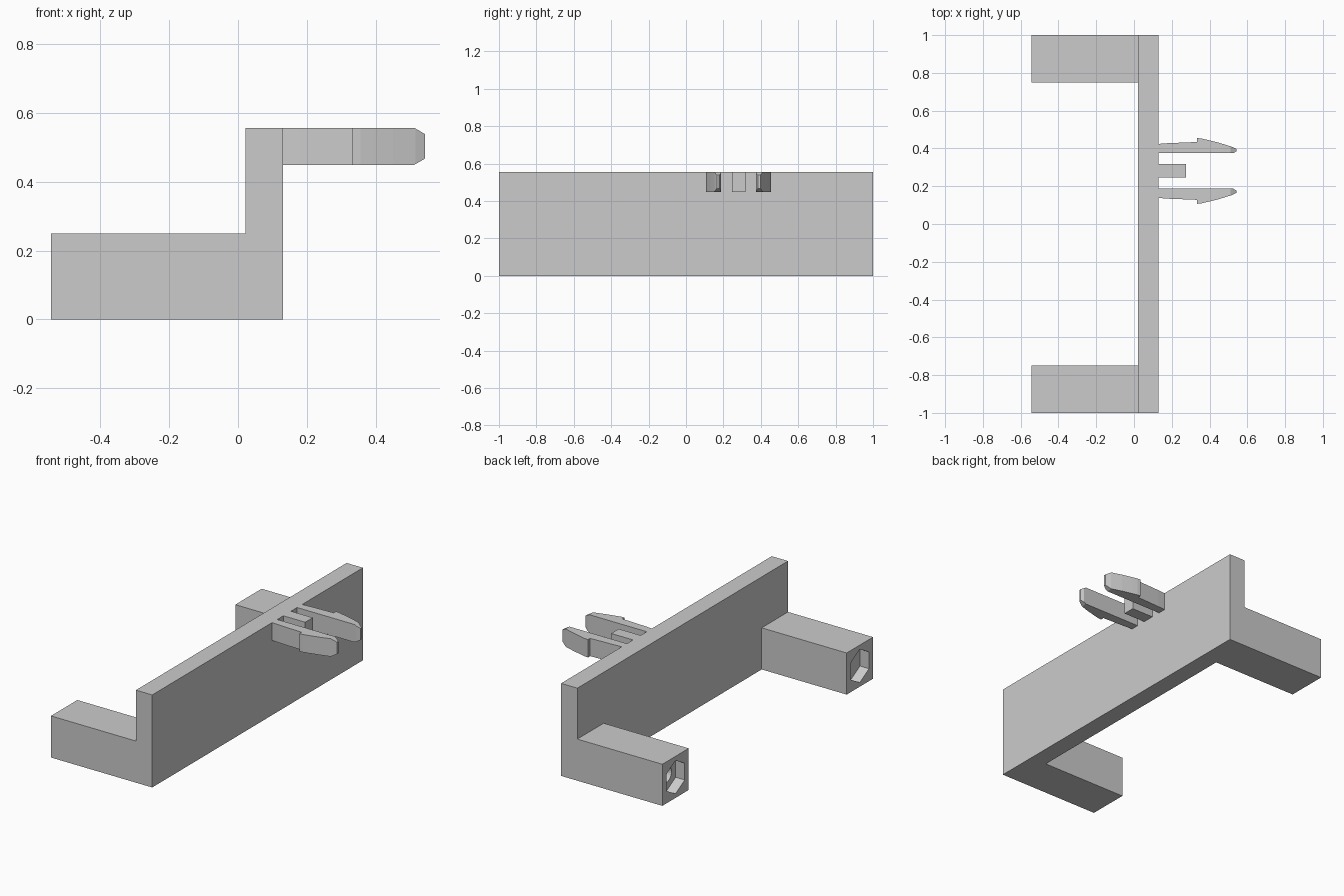
import bpy, bmesh, math
from mathutils import Vector, Matrix

cube = bpy.data.objects.get("Cube")
if cube:
    bpy.data.objects.remove(cube, do_unlink=True)

grey = bpy.data.materials.new("plain_grey")
grey.use_nodes = True
grey.diffuse_color = (0.6, 0.6, 0.6, 1)
grey.node_tree.nodes["Principled BSDF"].inputs["Base Color"].default_value = (0.6, 0.6, 0.6, 1)

WALL_IN, WALL_OUT, END = 0.022, 0.13, 0.543
TOP, CLIP_LOW = 0.556, 0.449
CLIP_Y = 0.281


def finish(bm, name):
    bmesh.ops.recalc_face_normals(bm, faces=bm.faces[:])
    mesh = bpy.data.meshes.new(name)
    bm.to_mesh(mesh)
    bm.free()
    mesh.materials.append(grey)
    obj = bpy.data.objects.new(name, mesh)
    bpy.context.collection.objects.link(obj)
    return obj


def prism(points, low, high):
    """Extrude a plan outline upwards."""
    bm = bmesh.new()
    face = bm.faces.new([bm.verts.new((x, y, low)) for x, y in points])
    ext = bmesh.ops.extrude_face_region(bm, geom=[face])["geom"]
    verts = [v for v in ext if isinstance(v, bmesh.types.BMVert)]
    bmesh.ops.translate(bm, vec=(0, 0, high - low), verts=verts)
    return bm


def box(name, x0, x1, y0, y1, z0, z1):
    return finish(prism([(x0, y0), (x1, y0), (x1, y1), (x0, y1)], z0, z1), name)


def bore(arm, y, radius, sides, depth):
    """Cut a hole along x into the free end of an arm."""
    bm = bmesh.new()
    start = -END - 0.05
    bmesh.ops.create_cone(bm, cap_ends=True, segments=sides, radius1=radius,
                          radius2=radius, depth=depth + 0.05)
    bm.transform(Matrix.Translation((start + (depth + 0.05) / 2, y, 0.125))
                 @ Matrix.Rotation(math.pi / 2, 4, 'Y')
                 @ Matrix.Rotation(math.pi / 2, 4, 'Z'))
    # Point a corner of the hexagon straight up
    if max(v.co.z for v in bm.verts) < 0.125 + radius * 0.99:
        bm.transform(Matrix.Translation((0, y, 0.125))
                     @ Matrix.Rotation(math.pi / sides, 4, 'X')
                     @ Matrix.Translation((0, -y, -0.125)))
    cutter = finish(bm, "hole_cutter")
    cutter.hide_render = True
    mod = arm.modifiers.new("hole", 'BOOLEAN')
    mod.operation, mod.solver, mod.object = 'DIFFERENCE', 'EXACT', cutter
    bpy.context.view_layer.objects.active = arm
    bpy.ops.object.modifier_apply(modifier=mod.name)
    bpy.data.objects.remove(cutter, do_unlink=True)


def clip(name, side):
    """Snap finger with an outward hook and a tapered tip."""
    outline = [(WALL_OUT, 0.094), (0.525, 0.094), (END, 0.104), (END, 0.116),
               (0.515, 0.129), (0.45, 0.149), (0.39, 0.164), (0.355, 0.172),
               (0.333, 0.174), (0.333, 0.153), (0.18, 0.147), (WALL_OUT, 0.143)]
    bm = prism([(x, CLIP_Y + side * y) for x, y in outline], CLIP_LOW, TOP)
    # Bevel the tip above and below
    for z, up in ((TOP, 1), (CLIP_LOW, -1)):
        cut = bmesh.ops.bisect_plane(
            bm, geom=bm.verts[:] + bm.edges[:] + bm.faces[:],
            plane_co=Vector((0.512, 0, z)),
            plane_no=Vector((0.018, 0, 0.031 * up)), clear_outer=True)
        rim = [e for e in cut["geom_cut"] if isinstance(e, bmesh.types.BMEdge)]
        bmesh.ops.holes_fill(bm, edges=rim, sides=0)
    obj = finish(bm, name)
    obj.data.shade_flat()


# Upright wall and centre peg
box("wall", WALL_IN, WALL_OUT, -1, 1, 0, TOP)
box("centre_peg", WALL_OUT, 0.275, CLIP_Y - 0.036, CLIP_Y + 0.036, CLIP_LOW, TOP)

# Mirrored arms with a nut pocket and screw hole, and mirrored clips
for side, label in ((-1, "front"), (1, "back")):
    y0, y1 = sorted((side * 0.75, side))
    arm = box(label + "_arm", -END, WALL_IN, y0, y1, 0, 0.25)
    bore(arm, side * 0.875, 0.1, 6, 0.06)
    bore(arm, side * 0.875, 0.048, 24, 0.45)
    clip(label + "_clip", side)
